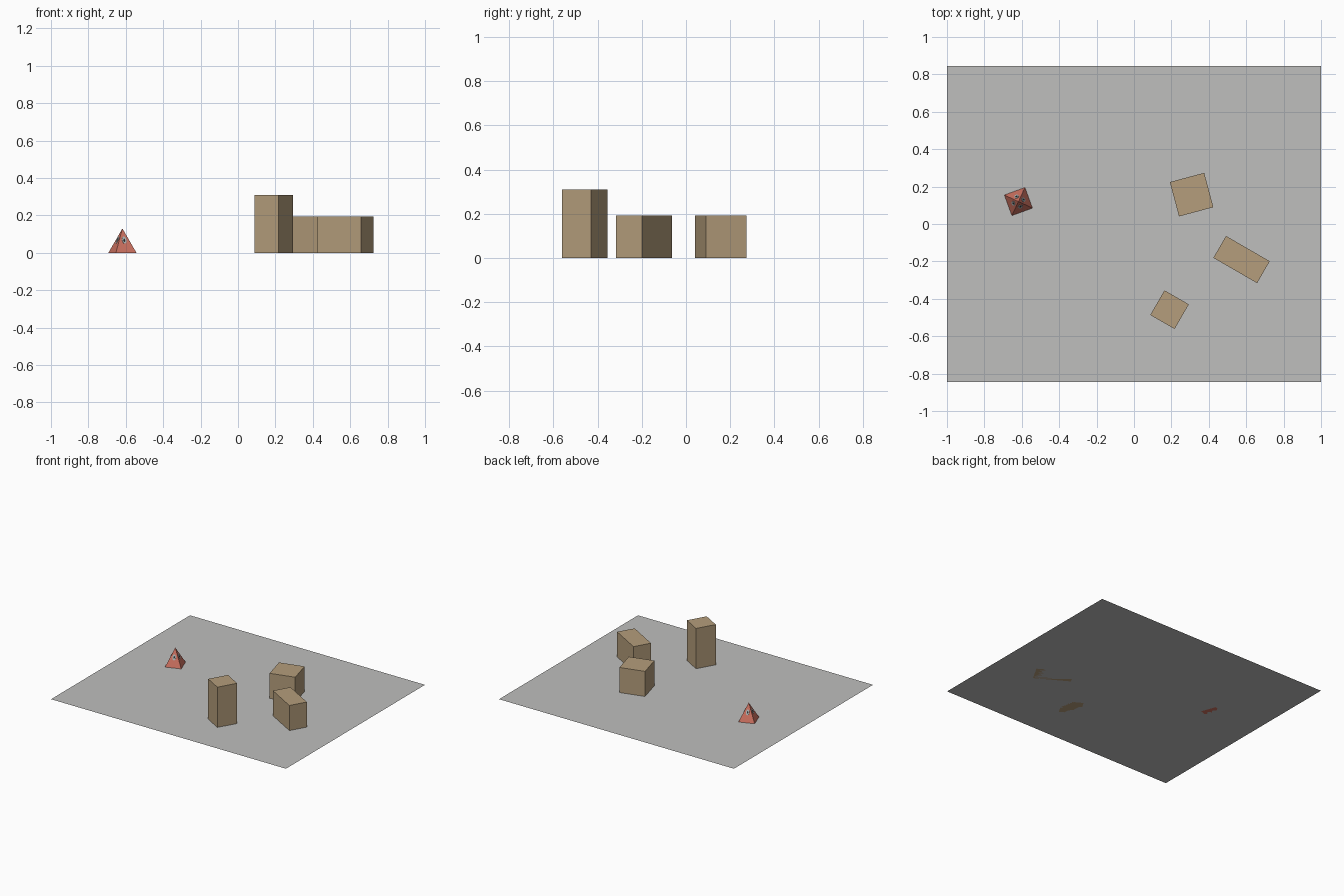
import bpy
from math import radians, atan2, sqrt
from mathutils import Matrix, Vector

if "Cube" in bpy.data.objects:
    bpy.data.objects.remove(bpy.data.objects["Cube"], do_unlink=True)


def material(name, r, g, b):
    m = bpy.data.materials.new(name)
    m.use_nodes = True
    m.diffuse_color = (r, g, b, 1)
    m.node_tree.nodes["Principled BSDF"].inputs["Base Color"].default_value = (r, g, b, 1)
    return m


floor_grey = material("floor grey", 0.52, 0.52, 0.51)
crate_tan = material("crate tan", 0.46, 0.34, 0.20)
pyramid_red = material("pyramid red", 0.62, 0.17, 0.12)
eye_grey = material("eye grey", 0.42, 0.47, 0.47)
pupil_dark = material("pupil dark", 0.03, 0.03, 0.03)


def finish(name, mat):
    ob = bpy.context.object
    ob.name = name
    ob.data.materials.append(mat)
    return ob


# Flat floor sheet
bpy.ops.mesh.primitive_plane_add(size=1)
finish("floor", floor_grey).scale = (2, 1.69, 1)


# Three blocks standing on the floor
def block(name, x, y, width, depth, height, turn):
    bpy.ops.mesh.primitive_cube_add(size=1, location=(x, y, height / 2),
                                    rotation=(0, 0, radians(turn)))
    finish(name, crate_tan).scale = (width, depth, height)


block("tall_block", 0.19, -0.458, 0.15, 0.152, 0.31, -30)
block("square_block", 0.308, 0.157, 0.19, 0.19, 0.193, 15)
block("long_block", 0.575, -0.19, 0.27, 0.135, 0.193, -30)

# Four-sided pyramid
base = Vector((-0.618, 0.12, 0))
height, apothem, turn = 0.13, 0.0585, 20
bpy.ops.mesh.primitive_cone_add(vertices=4, radius1=apothem * sqrt(2), radius2=0, depth=height,
                                location=base + Vector((0, 0, height / 2)),
                                rotation=(0, 0, radians(turn + 45)))
finish("pyramid", pyramid_red)


# One oval eye with a pupil on each sloping face
def oval(name, mat, frame, long_radius, short_radius, thickness):
    bpy.ops.mesh.primitive_cylinder_add(vertices=16, radius=1, depth=1)
    ob = finish(name, mat)
    ob.matrix_world = frame @ Matrix.Diagonal((long_radius, short_radius, thickness, 1))


tilt = Matrix.Rotation(atan2(height, apothem), 4, 'Y')
for i in range(4):
    frame = (Matrix.Translation(base) @ Matrix.Rotation(radians(turn + 90 * i), 4, 'Z')
             @ Matrix.Translation((apothem * 0.48, 0, height * 0.52)) @ tilt)
    oval(f"eye_{i + 1}", eye_grey, frame, 0.021, 0.012, 0.004)
    oval(f"pupil_{i + 1}", pupil_dark, frame, 0.008, 0.005, 0.006)
